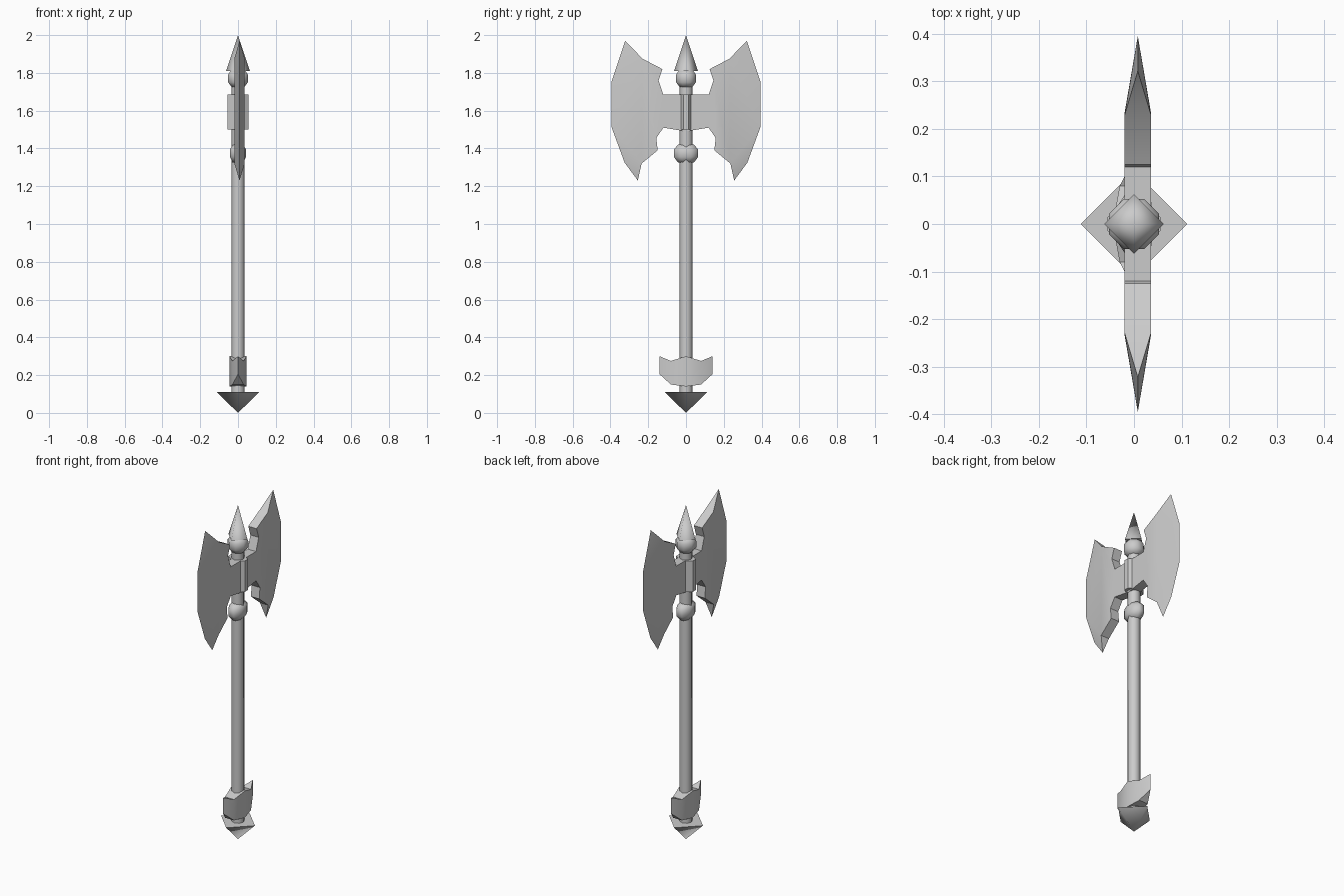
import bpy, bmesh, math

cube = bpy.data.objects.get("Cube")
if cube:
    bpy.data.objects.remove(cube, do_unlink=True)

steel = bpy.data.materials.new("grey steel")
steel.use_nodes = True
GREY = (0.6, 0.6, 0.6, 1)
steel.diffuse_color = GREY
steel.node_tree.nodes["Principled BSDF"].inputs["Base Color"].default_value = GREY


def finish(name, bm, smooth):
    """Turn a bmesh into an object with consistent normals and shading."""
    bmesh.ops.recalc_face_normals(bm, faces=bm.faces[:])
    mesh = bpy.data.meshes.new(name)
    bm.to_mesh(mesh)
    bm.free()
    mesh.materials.append(steel)
    obj = bpy.data.objects.new(name, mesh)
    bpy.context.collection.objects.link(obj)
    bpy.ops.object.select_all(action='DESELECT')
    obj.select_set(True)
    bpy.context.view_layer.objects.active = obj
    bpy.ops.object.shade_smooth_by_angle(angle=math.radians(smooth))
    return obj


def turned(name, sides, profile, sx=1, sy=1, turn=0.0, smooth=50):
    """Stack polygon rings of (radius, z); zero radius makes a point."""
    bm = bmesh.new()
    rings = []
    for r, z in profile:
        if r == 0:
            rings.append([bm.verts.new((0, 0, z))] * sides)
            continue
        angles = [math.tau * (i + turn) / sides for i in range(sides)]
        rings.append([bm.verts.new((r * sx * math.cos(a), r * sy * math.sin(a), z))
                      for a in angles])
    for low, high in zip(rings, rings[1:]):
        for i in range(sides):
            j = (i + 1) % sides
            bm.faces.new(list(dict.fromkeys((low[i], low[j], high[j], high[i]))))
    for ring in (rings[0], rings[-1]):
        if len(set(ring)) > 1:
            bm.faces.new(ring)
    return finish(name, bm, smooth)


# Shaft, spike and pommel
turned("shaft", 8, [(0.035, 0.09), (0.035, 1.83)])
turned("top_spike", 4, [(0.063, 1.81), (0, 2.0)], smooth=100)
turned("pommel", 4, [(0, 0), (0.112, 0.11)], smooth=100)

# Collars on the shaft and the hub that holds the blades
turned("upper_collar", 8, [(0.036, 1.725), (0.057, 1.75), (0.057, 1.79), (0.04, 1.815)],
       turn=0.5, smooth=60)
turned("lower_collar", 8, [(0.045, 1.325), (0.07, 1.355), (0.07, 1.395), (0.045, 1.42)],
       sx=0.65, turn=0.5, smooth=60)
turned("blade_hub", 8, [(0.06, 1.5), (0.06, 1.685)], sy=0.63, turn=0.5, smooth=30)

# Double blade: thick inner plate with a bevel running to a sharp outer edge
X, T = 0.008, 0.0275
INNER = [(0, 1.685), (0.12, 1.685), (0.145, 1.76), (0.125, 1.82), (0.23, 1.875),
         (0.235, 1.32), (0.15, 1.39), (0.157, 1.455), (0.12, 1.51), (0, 1.49)]
EDGE = [(0.322, 1.97), (0.395, 1.75), (0.395, 1.515), (0.325, 1.325), (0.255, 1.23)]
bm = bmesh.new()
edge = [bm.verts.new((X, y, z)) for y, z in EDGE]
plates = []
for x in (X - T, X + T):
    plate = [bm.verts.new((x, y, z)) for y, z in INNER]
    plates.append(plate)
    bm.faces.new(plate)
    top, low = plate[4], plate[5]
    bm.faces.new((top, edge[0], edge[1]))
    bm.faces.new((top, edge[1], edge[2], low))
    bm.faces.new((low, edge[2], edge[3]))
    bm.faces.new((low, edge[3], edge[4]))
a, b = plates
for i in range(len(INNER) - 1):
    if i != 4:
        bm.faces.new((a[i], a[i + 1], b[i + 1], b[i]))
bm.faces.new((a[4], b[4], edge[0]))
bm.faces.new((a[5], b[5], edge[4]))
blade = finish("double_blade", bm, 25)
mirror = blade.modifiers.new("Mirror", 'MIRROR')
mirror.use_axis = (False, True, False)

# Small lens-shaped guard above the pommel: (y, half width, bottom, top)
STATIONS = [(-0.14, 0, 0.205, 0.30), (-0.08, 0.03, 0.15, 0.275), (0, 0.045, 0.14, 0.30),
            (0.08, 0.03, 0.15, 0.275), (0.14, 0, 0.205, 0.30)]
bm = bmesh.new()
sections = []
for y, w, z0, z1 in STATIONS:
    if w == 0:
        lo, hi = bm.verts.new((0, y, z0)), bm.verts.new((0, y, z1))
        sections.append((lo, lo, hi, hi))
    else:
        sections.append([bm.verts.new((x, y, z))
                         for x, z in ((-w, z0), (w, z0), (w, z1), (-w, z1))])
for s, t in zip(sections, sections[1:]):
    for i in range(4):
        j = (i + 1) % 4
        bm.faces.new(list(dict.fromkeys((s[i], s[j], t[j], t[i]))))
finish("grip_guard", bm, 25)
